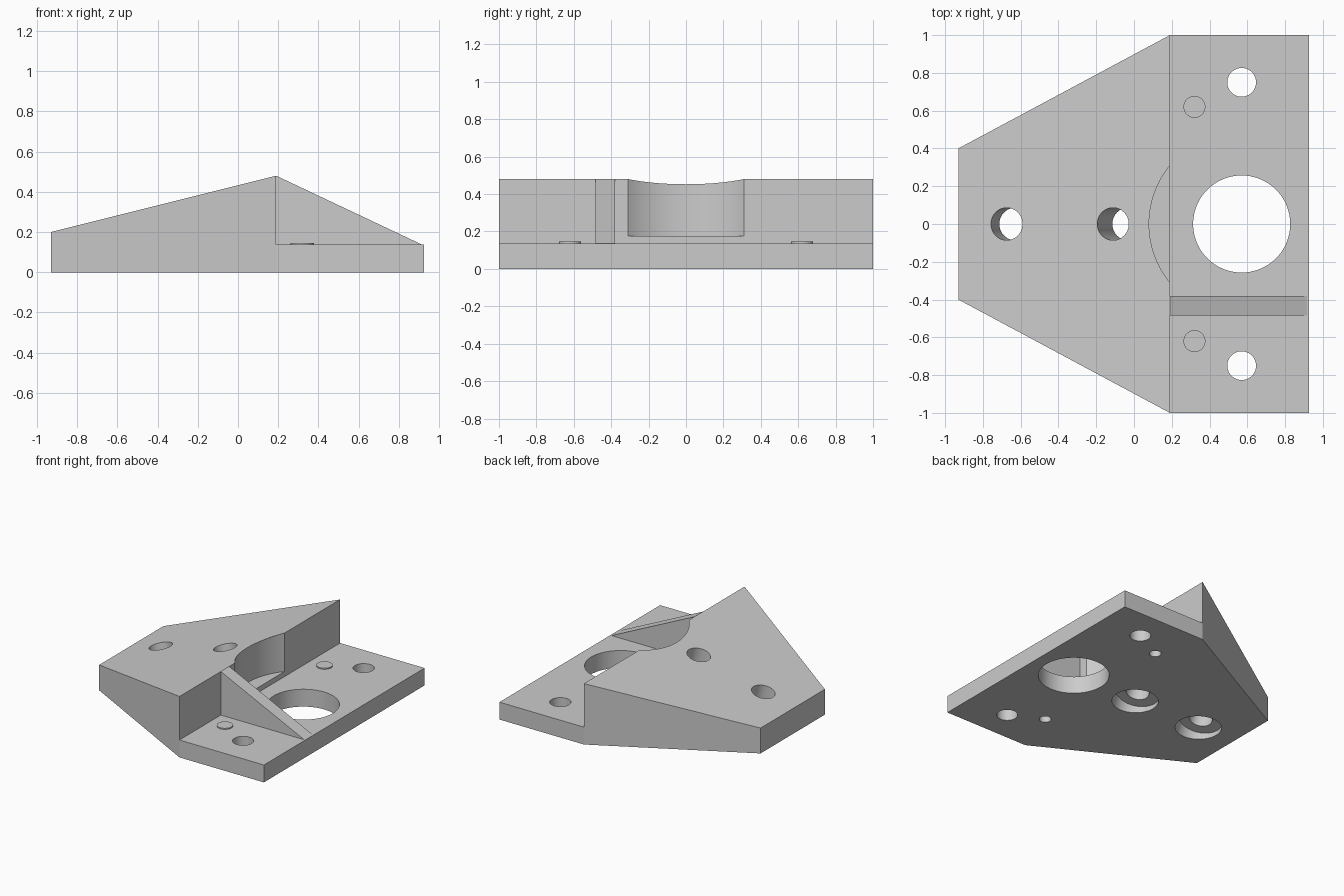
import bpy
import bmesh
import math
from mathutils import Vector

cube = bpy.data.objects.get("Cube")
if cube:
    bpy.data.objects.remove(cube, do_unlink=True)

grey = bpy.data.materials.new("plain_grey")
grey.use_nodes = True
colour = (0.6, 0.6, 0.6, 1)
grey.diffuse_color = colour
grey.node_tree.nodes["Principled BSDF"].inputs["Base Color"].default_value = colour


def prism(name, points, direction):
    """Extrude a flat outline along a direction."""
    bm = bmesh.new()
    face = bm.faces.new([bm.verts.new(p) for p in points])
    moved = bmesh.ops.extrude_face_region(bm, geom=[face])["geom"]
    bmesh.ops.translate(bm, vec=direction,
                        verts=[v for v in moved if isinstance(v, bmesh.types.BMVert)])
    bmesh.ops.recalc_face_normals(bm, faces=bm.faces)
    mesh = bpy.data.meshes.new(name)
    bm.to_mesh(mesh)
    bm.free()
    mesh.materials.append(grey)
    obj = bpy.data.objects.new(name, mesh)
    bpy.context.collection.objects.link(obj)
    return obj


def cylinder(name, start, end, radius, sides=64):
    """Round bar between two points."""
    start, end = Vector(start), Vector(end)
    axis = end - start
    turn = axis.to_track_quat("Z", "Y")
    ring = []
    for i in range(sides):
        a = math.tau * i / sides
        ring.append(start + turn @ Vector((radius * math.cos(a), radius * math.sin(a), 0)))
    return prism(name, ring, axis)


def combine(obj, tool, operation="DIFFERENCE"):
    """Apply a boolean and discard its tool."""
    tool.hide_render = True
    mod = obj.modifiers.new("boolean", "BOOLEAN")
    mod.operation, mod.solver, mod.object = operation, "EXACT", tool
    bpy.context.view_layer.objects.active = obj
    bpy.ops.object.modifier_apply(modifier=mod.name)
    bpy.data.objects.remove(tool, do_unlink=True)


BACK, STEP, EDGE = -0.93, 0.19, 0.926
DECK, PEAK, TAIL = 0.137, 0.48, 0.2
BORE_X = 0.57
slope = (PEAK - TAIL) / (STEP - BACK)

# Wedge body with a low deck, trimmed to the tapered plan
side = [(BACK, 0), (EDGE, 0), (EDGE, DECK), (STEP, DECK), (STEP, PEAK), (BACK, TAIL)]
body = prism("bracket_body", [(x, -1, z) for x, z in side], (0, 2, 0))
for s in (-1, 1):
    trim = [(BACK, 0.4 * s, -1), (STEP, s, -1), (STEP, 2 * s, -1),
            (-2, 2 * s, -1), (-2, (0.4 + (BACK + 2) * -0.6 / (STEP - BACK)) * s, -1)]
    combine(body, prism("trim_cutter", trim, (0, 0, 3)))

# Rounded pocket in the step and the main bore
combine(body, cylinder("pocket_cutter", (BORE_X, 0, 0.177), (BORE_X, 0, 1), 0.49, 128))
combine(body, cylinder("bore_cutter", (BORE_X, 0, -1), (BORE_X, 0, 1), 0.257, 96))

# Deck screw holes and blind holes under the raised discs
for y in (-0.75, 0.75):
    combine(body, cylinder("screw_cutter", (BORE_X, y, -1), (BORE_X, y, 1), 0.076))
for y in (-0.62, 0.62):
    combine(body, cylinder("disc_tool", (0.32, y, 0.1), (0.32, y, 0.146), 0.058), "UNION")
    combine(body, cylinder("blind_cutter", (0.32, y, -0.1), (0.32, y, 0.1), 0.043))

# Counterbored holes square to the sloping top
for x in (-0.608, -0.01):
    def along(z):
        return (x - slope * z, 0, z)
    combine(body, cylinder("tilted_hole_cutter", along(-0.3), along(0.8), 0.086))
    combine(body, cylinder("counterbore_cutter", along(-0.3), along(0.085), 0.165))

# Triangular rib
rib = [(STEP - 0.02, DECK - 0.02), (EDGE - 0.01, DECK - 0.02), (EDGE - 0.01, DECK),
       (STEP, PEAK), (STEP - 0.02, PEAK - 0.02)]
combine(body, prism("rib_tool", [(x, -0.485, z) for x, z in rib], (0, 0.105, 0)), "UNION")

bpy.ops.object.select_all(action="DESELECT")
body.select_set(True)
bpy.context.view_layer.objects.active = body
bpy.ops.object.shade_smooth_by_angle(angle=math.radians(25))
